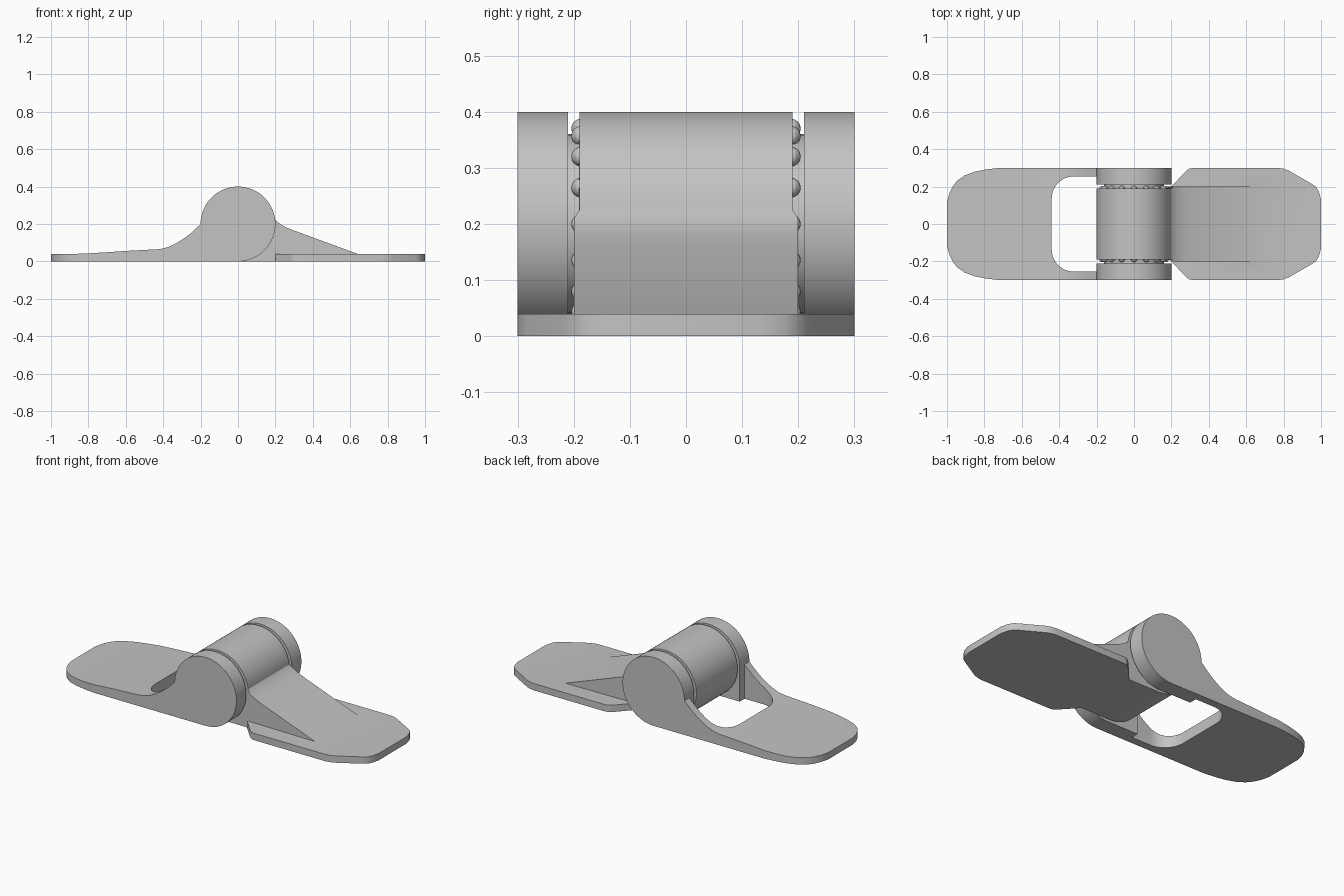
import bpy, bmesh, math
from mathutils import Matrix

if "Cube" in bpy.data.objects:
    bpy.data.objects.remove(bpy.data.objects["Cube"])

grey = bpy.data.materials.new("plain grey")
grey.diffuse_color = (0.55, 0.55, 0.55, 1)
grey.use_nodes = True
grey.node_tree.nodes["Principled BSDF"].inputs["Base Color"].default_value = grey.diffuse_color


def finish(name, bm):
    bmesh.ops.recalc_face_normals(bm, faces=bm.faces)
    me = bpy.data.meshes.new(name)
    bm.to_mesh(me)
    bm.free()
    ob = bpy.data.objects.new(name, me)
    bpy.context.collection.objects.link(ob)
    me.materials.append(grey)
    return ob


def prism(name, pts, lo, hi, along_y):
    """Extrude a side profile (x, z) along y, or a plan outline (x, y) along z."""
    bm = bmesh.new()
    place = (lambda a, b, h: (a, h, b)) if along_y else (lambda a, b, h: (a, b, h))
    ends = [[bm.verts.new(place(a, b, h)) for a, b in pts] for h in (lo, hi)]
    for ring in ends:
        bm.faces.new(ring)
    n = len(pts)
    for i in range(n):
        j = (i + 1) % n
        bm.faces.new((ends[0][i], ends[0][j], ends[1][j], ends[1][i]))
    return finish(name, bm)


def mirrored(half):
    """Close an outline by reflecting its upper half over y = 0."""
    return half + [(x, -y) for x, y in reversed(half)]


def arc(cx, cy, r, a0, a1, n):
    return [(cx + r * math.cos(math.radians(a0 + (a1 - a0) * i / n)),
             cy + r * math.sin(math.radians(a0 + (a1 - a0) * i / n))) for i in range(n + 1)]


def boolean(ob, tool, op):
    m = ob.modifiers.new(op, 'BOOLEAN')
    m.object, m.operation, m.solver = tool, op, 'EXACT'
    bpy.context.view_layer.objects.active = ob
    bpy.ops.object.modifier_apply(modifier=m.name)
    bpy.data.objects.remove(tool)


def smooth(ob):
    bpy.ops.object.select_all(action='DESELECT')
    ob.select_set(True)
    bpy.context.view_layer.objects.active = ob
    bpy.ops.object.shade_smooth_by_angle(angle=math.radians(25))


# Forked leaf: side profile, trimmed to its rounded plan, with the window cut out
fork = prism("forked_leaf", [(-1, 0)] + arc(0, 0.2, 0.2, -90, 180, 60) + [
    (-0.222, 0.179), (-0.25, 0.153), (-0.28, 0.129), (-0.31, 0.109), (-0.34, 0.092),
    (-0.37, 0.078), (-0.4, 0.069), (-0.43, 0.065), (-0.6, 0.056), (-0.7, 0.049),
    (-0.8, 0.043), (-0.88, 0.04), (-1, 0.04)], -0.3, 0.3, True)
plan = prism("fork_plan", mirrored([
    (0.5, 0.3), (-0.72, 0.3), (-0.79, 0.292), (-0.85, 0.28), (-0.905, 0.26), (-0.945, 0.232),
    (-0.97, 0.2), (-0.987, 0.165), (-1, 0.115)]), -0.1, 0.6, False)
boolean(fork, plan, 'INTERSECT')
window = prism("window_cutter", mirrored(
    [(0.5, 0.21), (-0.2, 0.21), (-0.2, 0.255)] + arc(-0.32, 0.135, 0.12, 90, 180, 12)),
    -0.1, 0.6, False)
boolean(fork, window, 'DIFFERENCE')
smooth(fork)

# Centre leaf: knuckle with sloping wedge, widening slightly beyond the knuckle
body = prism("centre_leaf", arc(0, 0.2, 0.2, 7, 270, 60) + [
    (0.19, 0), (0.2, 0), (0.64, 0), (0.64, 0.04), (0.3, 0.165), (0.265, 0.179),
    (0.235, 0.194), (0.212, 0.21)], -0.19, 0.19, True)
for v in body.data.vertices:
    if v.co.x > 0.1995:
        v.co.y *= 0.2 / 0.19
plate = prism("plate", mirrored([
    (0.2, 0.2), (0.265, 0.27), (0.28, 0.285), (0.295, 0.296), (0.315, 0.3), (0.77, 0.3),
    (0.8, 0.296), (0.83, 0.284), (0.95, 0.215), (0.972, 0.2), (0.988, 0.175), (1, 0.13)]),
    0, 0.04, False)
boolean(body, plate, 'UNION')
smooth(body)

# Pin joining the three knuckles
bm = bmesh.new()
turn = Matrix.Translation((0, 0, 0.2)) @ Matrix.Rotation(math.pi / 2, 4, 'X')
bmesh.ops.create_cone(bm, cap_ends=True, segments=48, radius1=0.16, radius2=0.16,
                      depth=0.424, matrix=turn)
smooth(finish("pin", bm))

# Ring of click bumps on both ends of the centre knuckle
bm = bmesh.new()
for side in (-1, 1):
    for i in range(16):
        a = math.tau * i / 16
        spot = Matrix.Translation((0.17 * math.cos(a), side * 0.187, 0.2 + 0.17 * math.sin(a)))
        bmesh.ops.create_uvsphere(bm, u_segments=12, v_segments=8, radius=0.0175, matrix=spot)
smooth(finish("click_bumps", bm))
